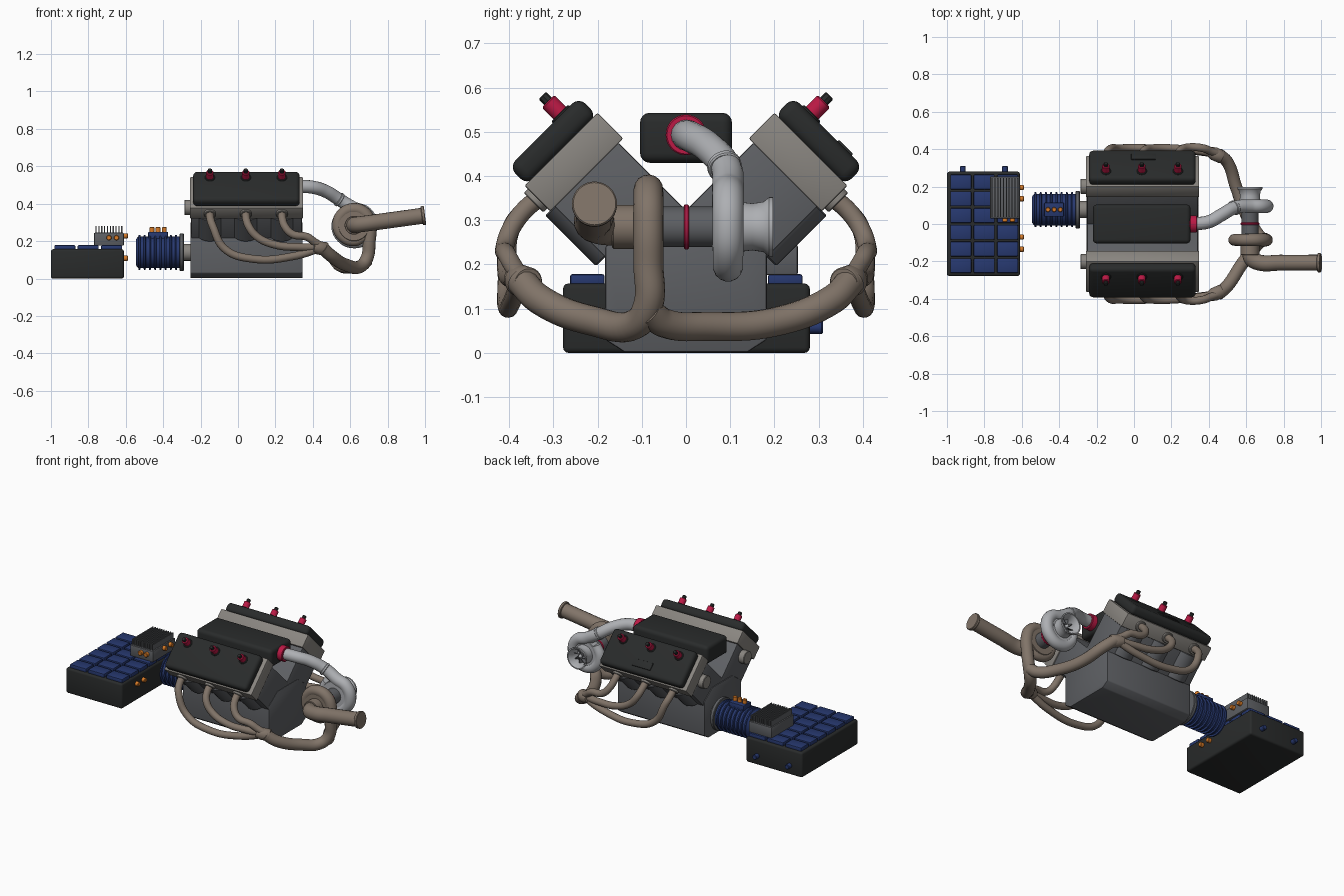
import bpy, bmesh
from math import sin, cos, pi, radians
from mathutils import Matrix, Vector

if "Cube" in bpy.data.objects:
    bpy.data.objects.remove(bpy.data.objects["Cube"])


def mat(name, *c):
    m = bpy.data.materials.new(name)
    m.diffuse_color = (*c, 1)
    m.use_nodes = True
    m.node_tree.nodes["Principled BSDF"].inputs["Base Color"].default_value = m.diffuse_color
    return m


BLACK = mat("black", .022, .024, .024)
BLUE = mat("blue", .02, .04, .16)
IRON = mat("iron", .11, .115, .125)
HEAD = mat("head_metal", .25, .235, .215)
BROWN = mat("hot_pipe", .22, .175, .14)
SILVER = mat("silver", .42, .43, .45)
RED = mat("red", .5, .01, .06)
ORANGE = mat("orange", .7, .2, .02)

# tilted frame of one cylinder bank: x along engine, y outward-down, z bank axis
k = 2 ** -.5
BANK = Matrix(((1, 0, 0, 0), (0, k, k, 0), (0, -k, k, .178), (0, 0, 0, 1)))
WORLD = Matrix.Identity(4)
CYL_X = (-.15, .042, .235)


def finish(name, bm, m, frame=WORLD, mirror=False):
    bmesh.ops.transform(bm, matrix=frame, verts=bm.verts)
    bmesh.ops.recalc_face_normals(bm, faces=bm.faces)
    for f in bm.faces:
        f.smooth = True
    for e in bm.edges:
        e.smooth = e.calc_face_angle(0) < radians(32)
    me = bpy.data.meshes.new(name)
    bm.to_mesh(me)
    bm.free()
    me.materials.append(m)
    ob = bpy.data.objects.new(name, me)
    bpy.context.collection.objects.link(ob)
    if mirror:
        ob.modifiers.new("mirror", 'MIRROR').use_axis = (False, True, False)
    return ob


def box(name, lo, hi, m, bevel=.004, seg=2, **kw):
    lo, hi = Vector(lo), Vector(hi)
    bm = bmesh.new()
    bmesh.ops.create_cube(bm, size=1, matrix=Matrix.Translation((lo + hi) / 2) @ Matrix.Diagonal((*(hi - lo), 1)))
    if bevel:
        bmesh.ops.bevel(bm, geom=bm.edges[:], offset=bevel, segments=seg, profile=.5, affect='EDGES')
    return finish(name, bm, m, **kw)


def lathe(name, origin, axis, profile, m, n=40, closed=False, **kw):
    """Revolve (distance along axis, radius) points around an axis."""
    rot = Vector(axis).to_track_quat('Z', 'Y').to_matrix().to_4x4()
    place = Matrix.Translation(origin) @ rot
    bm = bmesh.new()
    rings = [[bm.verts.new(place @ Vector((r * cos(2 * pi * i / n), r * sin(2 * pi * i / n), t)))
              for i in range(n)] for t, r in profile]
    for a, b in zip(rings, rings[1:] + rings[:1] if closed else rings[1:]):
        for i in range(n):
            bm.faces.new((a[i], a[i - 1], b[i - 1], b[i]))
    if not closed:
        bm.faces.new(rings[0])
        bm.faces.new(rings[-1])
    return finish(name, bm, m, **kw)


def rod(name, p, axis, length, r, m, c=.003, **kw):
    return lathe(name, p, axis, [(0, r - c), (c, r), (length - c, r), (length, r - c)], m, **kw)


def pipe(name, pts, r, m, radii=None, mirror=False):
    cu = bpy.data.curves.new(name, 'CURVE')
    cu.dimensions = '3D'
    cu.bevel_depth, cu.bevel_resolution, cu.resolution_u, cu.use_fill_caps = r, 6, 8, True
    sp = cu.splines.new('BEZIER')
    sp.bezier_points.add(len(pts) - 1)
    for i, (b, p) in enumerate(zip(sp.bezier_points, pts)):
        b.co = p
        b.handle_left_type = b.handle_right_type = 'AUTO'
        b.radius = radii[i] if radii else 1
    cu.materials.append(m)
    ob = bpy.data.objects.new(name, cu)
    bpy.context.collection.objects.link(ob)
    bpy.ops.object.select_all(action='DESELECT')
    ob.select_set(True)
    bpy.context.view_layer.objects.active = ob
    bpy.ops.object.convert(target='MESH')
    if mirror:
        bpy.context.object.modifiers.new("mirror", 'MIRROR').use_axis = (False, True, False)


# battery pack with cell grid and plugs
box("battery_case", (-1, -.278, 0), (-.61, .28, .157), BLACK, .012, 3)
for i in range(3):
    for j in range(6):
        x, y = -.926 + i * .125, -.223 + j * .0895
        box("battery_cell", (x - .056, y - .039, .15), (x + .056, y + .039, .178), BLUE, .005)
for x in (-.915, -.69):
    rod("coolant_plug", (x, .275, .058), (0, 1, 0), .035, .015, BLUE, n=12)
for y, z in ((-.07, .108), (-.135, .108), (.195, .228), (.135, .228)):
    rod("power_plug", (-.615, y, z), (1, 0, 0), .026, .014, ORANGE, n=16)

# inverter with cooling fins
box("inverter", (-.77, .03, .176), (-.61, .253, .245), IRON, .005)
for i in range(10):
    x = -.759 + i * .0153
    box("inverter_fin", (x - .003, .038, .24), (x + .003, .245, .28), IRON, 0)
for x in (-.69, -.65):
    rod("inverter_plug", (x, .035, .218), (0, -1, 0), .024, .014, ORANGE, n=16)

# ribbed electric motor
MY, MZ = .077, .14
prof = [(0, .07), (.006, .078)]
for i in range(8):
    t = .012 + i * .028
    prof += [(t, .084), (t + .002, .094), (t + .010, .094), (t + .012, .084)]
lathe("motor_body", (-.545, MY, MZ), (1, 0, 0), prof + [(.24, .084)], BLUE, 48)
rod("motor_flange", (-.312, MY, MZ), (1, 0, 0), .022, .1, IRON, n=48)
rod("motor_shaft", (-.30, MY, MZ), (1, 0, 0), .06, .045, HEAD)
box("motor_terminal_box", (-.48, MY - .037, .21), (-.375, MY + .037, .25), BLUE)
for i in range(3):
    rod("motor_terminal", (-.46 + i * .033, MY, .245), (0, 0, 1), .03, .013, ORANGE, n=16)

# crankcase with chamfered sump
bm = bmesh.new()
half = [(.14, .002), (.183, .03), (.183, .24), (.1, .30)]
outline = half + [(-y, z) for y, z in reversed(half)]
face = bm.faces.new([bm.verts.new((-.255, y, z)) for y, z in outline])
ext = bmesh.ops.extrude_face_region(bm, geom=[face])
bmesh.ops.translate(bm, vec=(.6, 0, 0), verts=[v for v in ext['geom'] if isinstance(v, bmesh.types.BMVert)])
bmesh.ops.bevel(bm, geom=bm.edges[:], offset=.005, segments=2, profile=.5, affect='EDGES')
finish("crankcase", bm, IRON)

# cylinder banks, mirrored to both sides
B = dict(frame=BANK, mirror=True)
box("bank_block", (-.25, -.102, 0), (.342, .102, .32), IRON, **B)
box("cylinder_head", (-.257, -.117, .317), (.348, .117, .4), HEAD, .005, **B)
box("valve_cover", (-.24, -.112, .396), (.33, .112, .455), BLACK, .022, 4, **B)
rod("bank_end_cap", (-.245, 0, .285), (-1, 0, 0), .042, .04, HEAD, **B)
for x in CYL_X:
    rod("cylinder_bulge", (x, .055, .157), (0, 0, 1), .162, .076, IRON, **B)
    rod("coil_base", (x, -.056, .45), (0, 0, 1), .01, .027, BLACK, **B)
    rod("spark_coil", (x, -.056, .45), (0, 0, 1), .047, .02, RED, **B)
    rod("coil_tip", (x, -.056, .49), (0, 0, 1), .026, .012, BLACK, n=8, **B)
    rod("exhaust_port", (x, .112, .358), (0, 1, 0), .018, .031, HEAD, **B)
box("cover_plate", (-.015, .03, .45), (.115, .075, .46), BLACK, .003, frame=BANK)

# exhaust runners and collectors
tails = (
    [(-.07, .405, .158), (.08, .405, .105), (.3, .392, .12), (.45, .375, .165)],
    [(.1, .405, .225), (.2, .405, .18), (.33, .393, .168), (.45, .375, .168)],
    [(.29, .41, .238), (.37, .405, .222), (.41, .39, .195), (.45, .375, .172)])
for x, tail in zip(CYL_X, tails):
    pipe("exhaust_runner", [(x, .333, .351), (x + .002, .368, .32), (x + .015, .396, .28)] + tail, .021, BROWN, mirror=True)
lathe("exhaust_collector", (.4, .388, .168), (.07, -.03, -.01),
      [(0, .026), (.03, .036), (.075, .036), (.08, .033)], BROWN, mirror=True)

# turbo: hot side scroll fed by both collectors
TX, TY, TZ = .62, -.085, .285
scroll = [(TX + .085 * cos(a), TY, TZ + .085 * sin(a)) for a in (i * pi / 4 for i in range(8))]
feed = [(.45, -.375, .165), (.5, -.33, .12), (.58, -.21, .072), (.655, -.115, .065), (.69, -.085, .11), (.702, -.085, .2)]
pipe("turbine_scroll", feed + scroll, .034, BROWN, [1] * 6 + [1.02, 1, .98, .95, .9, .85, .8, .75])
pipe("cross_exhaust", [(.45, .375, .165), (.5, .33, .12), (.545, .2, .07), (.6, .05, .06), (.66, -.05, .068), (.69, -.085, .095)], .033, BROWN)
rod("turbine_housing", (TX, -.055, TZ), (0, -1, 0), .06, .085, BROWN)
rod("turbine_outlet", (TX, -.1, TZ), (0, -1, 0), .067, .05, BROWN)
pipe("tail_pipe", [(TX, -.15, TZ), (.63, -.185, TZ + .002), (.67, -.206, .292), (.78, -.207, .307), (.99, -.207, .336)], .043, BROWN)
rod("tail_pipe_ring", (.982, -.207, .335), (1, 0, .13), .018, .051, BROWN)

# turbo: bearing hub and compressor
rod("bearing_hub", (TX, -.06, TZ), (0, 1, 0), .13, .046, IRON)
rod("hub_ring", (TX, -.005, TZ), (0, 1, 0), .012, .051, RED)
CY = .095
spiral = [(TX + .09 * sin(a), CY, TZ + .09 * cos(a)) for a in (i * pi / 4 for i in range(8))]
duct = [(.325, 0, .493), (.4, .012, .488), (.47, .05, .466), (.545, .09, .42)]
pipe("compressor_scroll", duct + spiral, .035, SILVER, [1, 1, 1, 1, 1.04, 1.04, 1.02, 1, .97, .93, .88, .83])
rod("duct_joint", (.535, .085, .426), (.07, .02, -.045), .016, .039, SILVER)
rod("compressor_back", (TX, .066, TZ), (0, 1, 0), .055, .085, SILVER)
lathe("compressor_inlet", (TX, 0, TZ), (0, 1, 0),
      [(.11, .058), (.15, .053), (.175, .057), (.188, .067), (.197, .067), (.197, .06), (.17, .047), (.11, .047)],
      SILVER, closed=True)
lathe("wheel_hub", (TX, .115, TZ), (0, 1, 0), [(0, .022), (.03, .014), (.055, .008), (.06, .004)], SILVER, 20)
for i in range(8):
    place = Matrix.Translation((TX, .14, TZ)) @ Matrix.Rotation(i * pi / 4, 4, 'Y') @ Matrix.Rotation(.5, 4, 'X')
    box("wheel_blade", (.004, -.02, -.002), (.046, .02, .002), IRON, 0, frame=place)

# intake plenum
box("intake_plenum", (-.22, -.104, .43), (.302, .104, .543), BLACK, .022, 4)
rod("plenum_ring", (.298, 0, .493), (1, 0, 0), .038, .046, RED)
